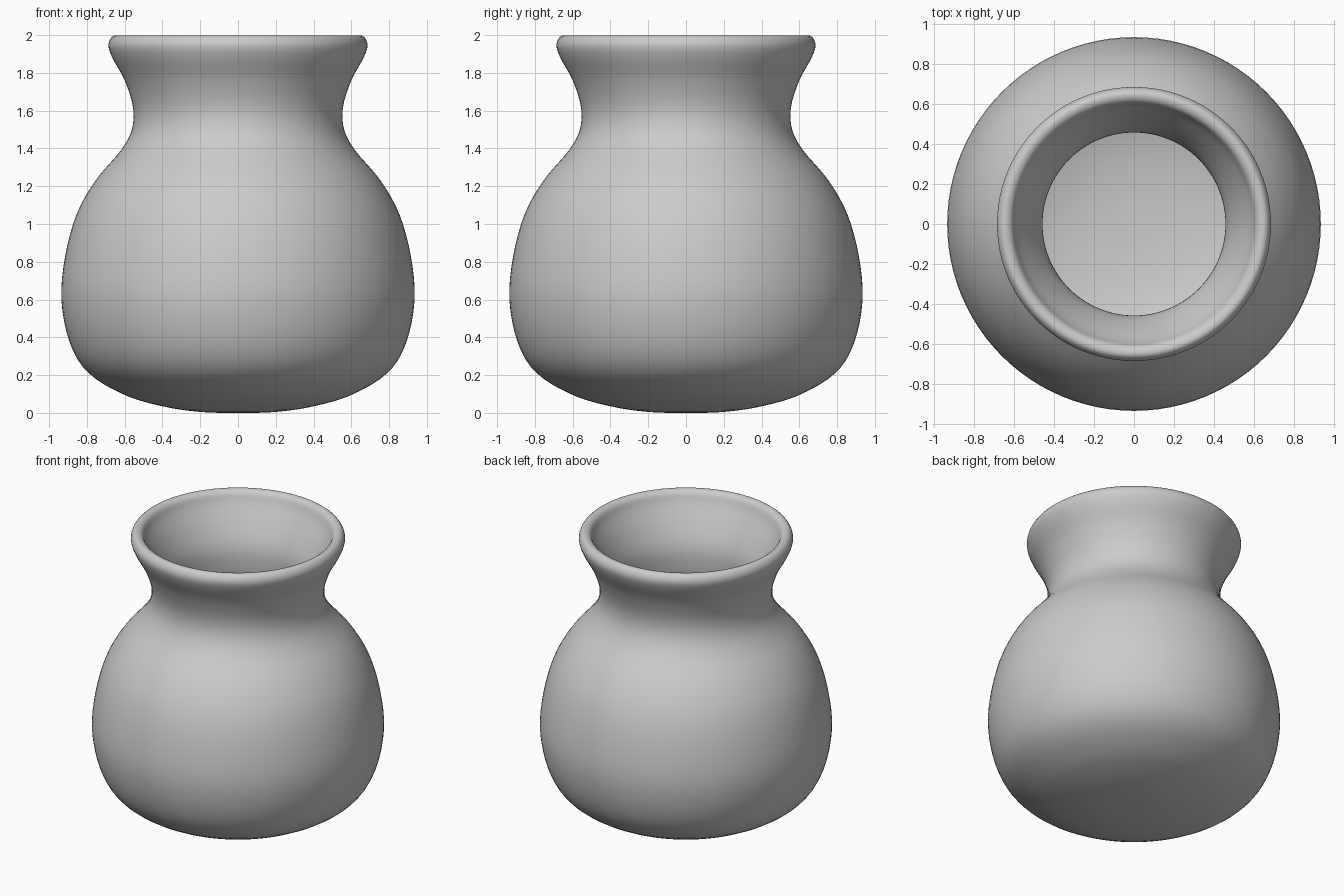
import bpy, bmesh, math
from mathutils import Vector

cube = bpy.data.objects.get("Cube")
if cube:
    bpy.data.objects.remove(cube, do_unlink=True)

SIDES = 96
STEPS = 4

# Wall section (radius, height): outside from the base up, over the lip, down the inside
OUTER = [(0, 0), (0.2, 0.005), (0.4, 0.035), (0.6, 0.095), (0.79, 0.21), (0.89, 0.37),
         (0.935, 0.6), (0.915, 0.83), (0.855, 1.05), (0.755, 1.23), (0.62, 1.39),
         (0.562, 1.5), (0.556, 1.62), (0.6, 1.76), (0.665, 1.88)]
LIP = [(0.686, 1.95), (0.66, 1.996), (0.615, 1.985), (0.585, 1.92)]
INNER = [(0.52, 1.8), (0.47, 1.68), (0.458, 1.57), (0.475, 1.44), (0.55, 1.32),
         (0.675, 1.17), (0.77, 1.01), (0.82, 0.82), (0.837, 0.6), (0.8, 0.41),
         (0.71, 0.28), (0.55, 0.18), (0.37, 0.125), (0.18, 0.1), (0, 0.095)]


def smooth_path(points):
    """Catmull-Rom curve through the points, mirrored over the axis at both ends."""
    p = [Vector(q) for q in points]
    p = [Vector((-p[1].x, p[1].y))] + p + [Vector((-p[-2].x, p[-2].y))]
    path = []
    for a, b, c, d in zip(p, p[1:], p[2:], p[3:]):
        for i in range(STEPS):
            t = i / STEPS
            path.append(0.5 * (2 * b + (c - a) * t + (2 * a - 5 * b + 4 * c - d) * t**2
                               + (3 * b - a - 3 * c + d) * t**3))
    return path + [p[-2]]


# Turn the section around the upright axis
bm = bmesh.new()
verts = [bm.verts.new((max(q.x, 0), 0, min(max(q.y, 0), 2))) for q in smooth_path(OUTER + LIP + INNER)]
edges = [bm.edges.new(pair) for pair in zip(verts, verts[1:])]
bmesh.ops.spin(bm, geom=verts + edges, cent=(0, 0, 0), axis=(0, 0, 1),
               angle=math.tau, steps=SIDES, use_merge=True)
bmesh.ops.remove_doubles(bm, verts=bm.verts, dist=0.0005)
bmesh.ops.recalc_face_normals(bm, faces=bm.faces)
mesh = bpy.data.meshes.new("pot")
bm.to_mesh(mesh)
bm.free()
pot = bpy.data.objects.new("pot", mesh)
bpy.context.collection.objects.link(pot)

# Plain grey clay
clay = bpy.data.materials.new("grey clay")
clay.use_nodes = True
clay.diffuse_color = (0.6, 0.6, 0.6, 1)
clay.node_tree.nodes["Principled BSDF"].inputs["Base Color"].default_value = (0.6, 0.6, 0.6, 1)
mesh.materials.append(clay)

bpy.context.view_layer.objects.active = pot
pot.select_set(True)
bpy.ops.object.shade_smooth()
